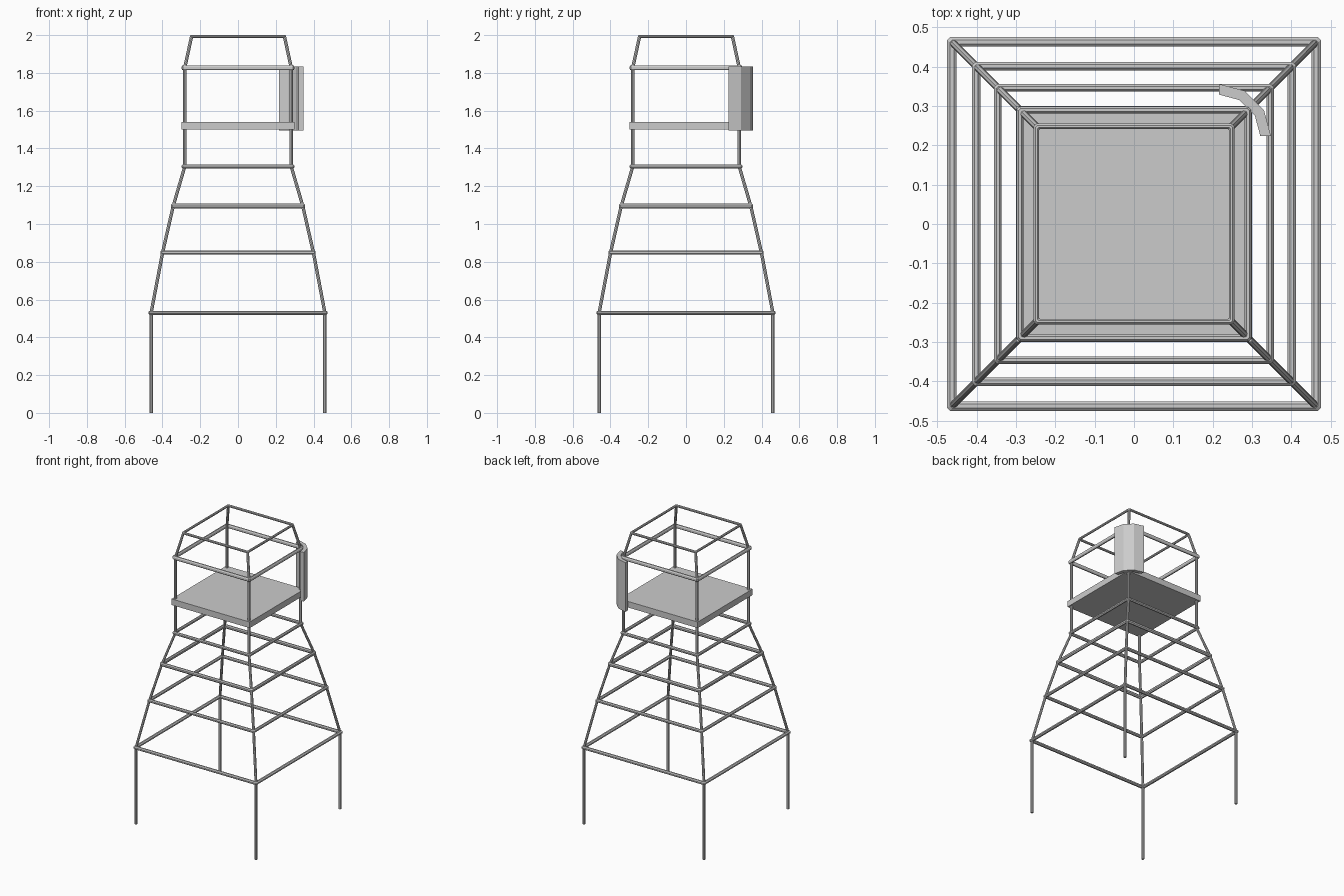
import bpy, bmesh, math
from mathutils import Vector

if "Cube" in bpy.data.objects:
    bpy.data.objects.remove(bpy.data.objects["Cube"])


def finish(bm, name):
    bmesh.ops.recalc_face_normals(bm, faces=bm.faces)
    me = bpy.data.meshes.new(name)
    bm.to_mesh(me)
    bm.free()
    ob = bpy.data.objects.new(name, me)
    bpy.context.collection.objects.link(ob)
    return ob


def skin(bm, loops, closed):
    n = len(loops[0])
    count = len(loops) if closed else len(loops) - 1
    for i in range(count):
        a, b = loops[i], loops[(i + 1) % len(loops)]
        for k in range(n):
            bm.faces.new((a[k], a[(k + 1) % n], b[(k + 1) % n], b[k]))
    if not closed:
        bm.faces.new(loops[0])
        bm.faces.new(loops[-1])


def square_ring(name, half, z, width, height, sides=8):
    """Square tube frame with small chamfered corners."""
    bm = bmesh.new()
    loops = []
    for q in range(4):
        for off in (-1, 1):
            ring = []
            for k in range(sides):
                t = 2 * math.pi * (k + 0.5) / sides
                s = 1 / math.cos(math.pi / sides)
                r = half + width / 2 * s * math.cos(t)
                # the chamfer shrinks towards the inside of the corner
                c = 0.004 + 0.004 * math.cos(t)
                p = Vector((r, r - c, 0)) if off < 0 else Vector((r - c, r, 0))
                for _ in range(q):
                    p = Vector((-p.y, p.x, 0))
                p.z = z + height / 2 * s * math.sin(t)
                ring.append(bm.verts.new(p))
            loops.append(ring)
    skin(bm, loops, True)
    return finish(bm, name)


def post(name, sx, sy, path, radius=0.009, sides=8):
    """Bent corner post; path holds (corner distance, height) pairs."""
    bm = bmesh.new()
    loops = []
    for d, z in path:
        loops.append([bm.verts.new((sx * d + radius * math.cos(2 * math.pi * k / sides),
                                    sy * d + radius * math.sin(2 * math.pi * k / sides), z))
                      for k in range(sides)])
    skin(bm, loops, False)
    return finish(bm, name)


# Horizontal frames
for name, half, z, w, h in (
        ("lower_frame", 0.463, 0.530, 0.024, 0.021),
        ("second_frame", 0.401, 0.849, 0.021, 0.021),
        ("third_frame", 0.346, 1.095, 0.019, 0.025),
        ("waist_frame", 0.289, 1.304, 0.018, 0.021),
        ("guard_rail", 0.290, 1.827, 0.018, 0.026),
        ("top_frame", 0.248, 1.992, 0.014, 0.016)):
    square_ring(name, half, z, w, h)

# Corner posts
path = [(0.460, 0.0), (0.460, 0.53), (0.399, 0.85), (0.343, 1.095),
        (0.282, 1.304), (0.282, 1.827), (0.246, 1.992)]
for side, sx in (("left", -1), ("right", 1)):
    for end, sy in (("front", -1), ("back", 1)):
        post(f"{end}_{side}_post", sx, sy, path)

# Platform
bm = bmesh.new()
bmesh.ops.create_cube(bm, size=1)
bmesh.ops.scale(bm, vec=(0.6, 0.6, 0.042), verts=bm.verts)
bmesh.ops.translate(bm, vec=(0, 0, 1.52), verts=bm.verts)
finish(bm, "platform")

# Curved shield on the back right corner
bm = bmesh.new()
loops = []
for i in range(4):
    a = math.radians(30 * i)
    loops.append([bm.verts.new((0.216 + r * math.cos(a), 0.224 + r * math.sin(a), z))
                  for r, z in ((0.132, 1.495), (0.132, 1.835), (0.105, 1.835), (0.105, 1.495))])
skin(bm, loops, False)
finish(bm, "corner_shield")
